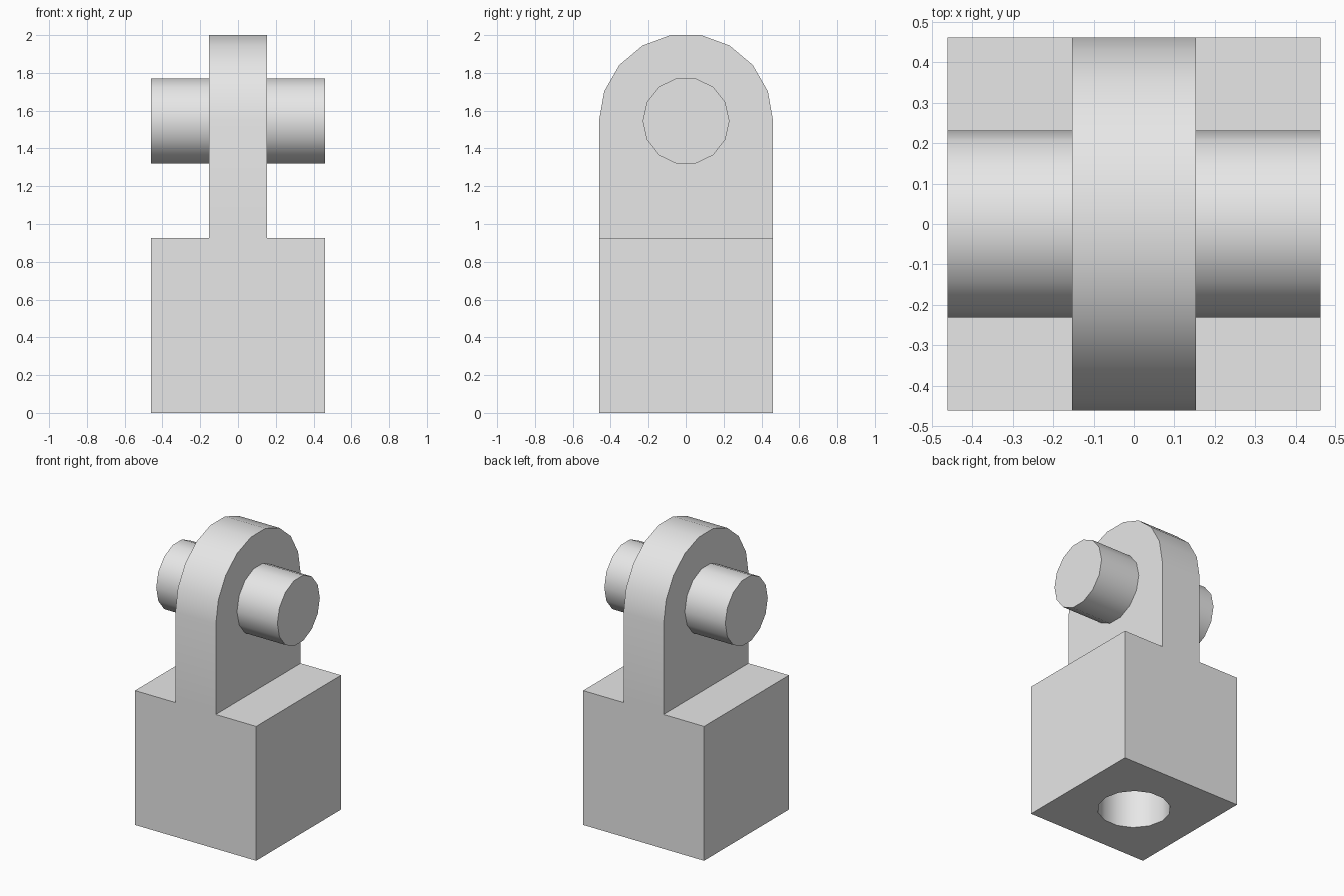
import bpy, bmesh
from math import radians, cos, sin

if "Cube" in bpy.data.objects:
    bpy.data.objects.remove(bpy.data.objects["Cube"], do_unlink=True)

HALF = 0.4615          # half width of the block and radius of the lug's arch
LUG_HALF = 0.154       # half thickness of the lug
BLOCK_TOP = 0.925
AXIS_Z = 1.5455        # height of the pin axis
PIN_R = 0.231
PIN_SIDES = 14
ARCH_STEPS = 9
HOLE_DEPTH = 0.46

grey = bpy.data.materials.new("plain grey")
grey.use_nodes = True
colour = (0.8, 0.8, 0.8, 1)
grey.diffuse_color = colour
grey.node_tree.nodes["Principled BSDF"].inputs["Base Color"].default_value = colour


def smooth(obj):
    bpy.ops.object.select_all(action="DESELECT")
    obj.select_set(True)
    bpy.context.view_layer.objects.active = obj
    bpy.ops.object.shade_smooth_by_angle(angle=radians(30))


def prism(name, outline, start, direction):
    """Extrude a closed outline of 3D points along a direction."""
    bm = bmesh.new()
    face = bm.faces.new([bm.verts.new(p) for p in outline])
    moved = bmesh.ops.extrude_face_region(bm, geom=[face], use_keep_orig=True)["geom"]
    verts = [v for v in moved if isinstance(v, bmesh.types.BMVert)]
    bmesh.ops.translate(bm, verts=verts, vec=direction)
    bmesh.ops.translate(bm, verts=bm.verts[:], vec=start)
    bmesh.ops.recalc_face_normals(bm, faces=bm.faces[:])
    mesh = bpy.data.meshes.new(name)
    bm.to_mesh(mesh)
    bm.free()
    mesh.materials.append(grey)
    obj = bpy.data.objects.new(name, mesh)
    bpy.context.collection.objects.link(obj)
    return obj


def ring(radius, sides):
    return [(radius * cos(radians(360 * i / sides)),
             radius * sin(radians(360 * i / sides))) for i in range(sides)]


# Square block with a round socket in its underside
square = [(-HALF, -HALF, 0), (HALF, -HALF, 0), (HALF, HALF, 0), (-HALF, HALF, 0)]
block = prism("base_block", square, (0, 0, 0), (0, 0, BLOCK_TOP))
cutter = prism("socket_cutter", [(x, y, 0) for x, y in ring(PIN_R, PIN_SIDES)],
               (0, 0, -0.1), (0, 0, HOLE_DEPTH + 0.1))
cutter.hide_render = True
cut = block.modifiers.new("socket", "BOOLEAN")
cut.operation = "DIFFERENCE"
cut.solver = "EXACT"
cut.object = cutter
bpy.context.view_layer.objects.active = block
bpy.ops.object.modifier_apply(modifier=cut.name)
bpy.data.objects.remove(cutter, do_unlink=True)
smooth(block)

# Upright lug with an arched top
angles = [radians(180 * i / ARCH_STEPS) for i in range(ARCH_STEPS + 1)]
arch = [(0, HALF * cos(a), AXIS_Z + HALF * sin(a)) for a in angles]
arch += [(0, -HALF, BLOCK_TOP), (0, HALF, BLOCK_TOP)]
smooth(prism("arched_lug", arch, (-LUG_HALF, 0, 0), (2 * LUG_HALF, 0, 0)))

# Round pin passing through the lug
pin = [(0, y, AXIS_Z + z) for y, z in ring(PIN_R, PIN_SIDES)]
smooth(prism("cross_pin", pin, (-HALF, 0, 0), (2 * HALF, 0, 0)))
